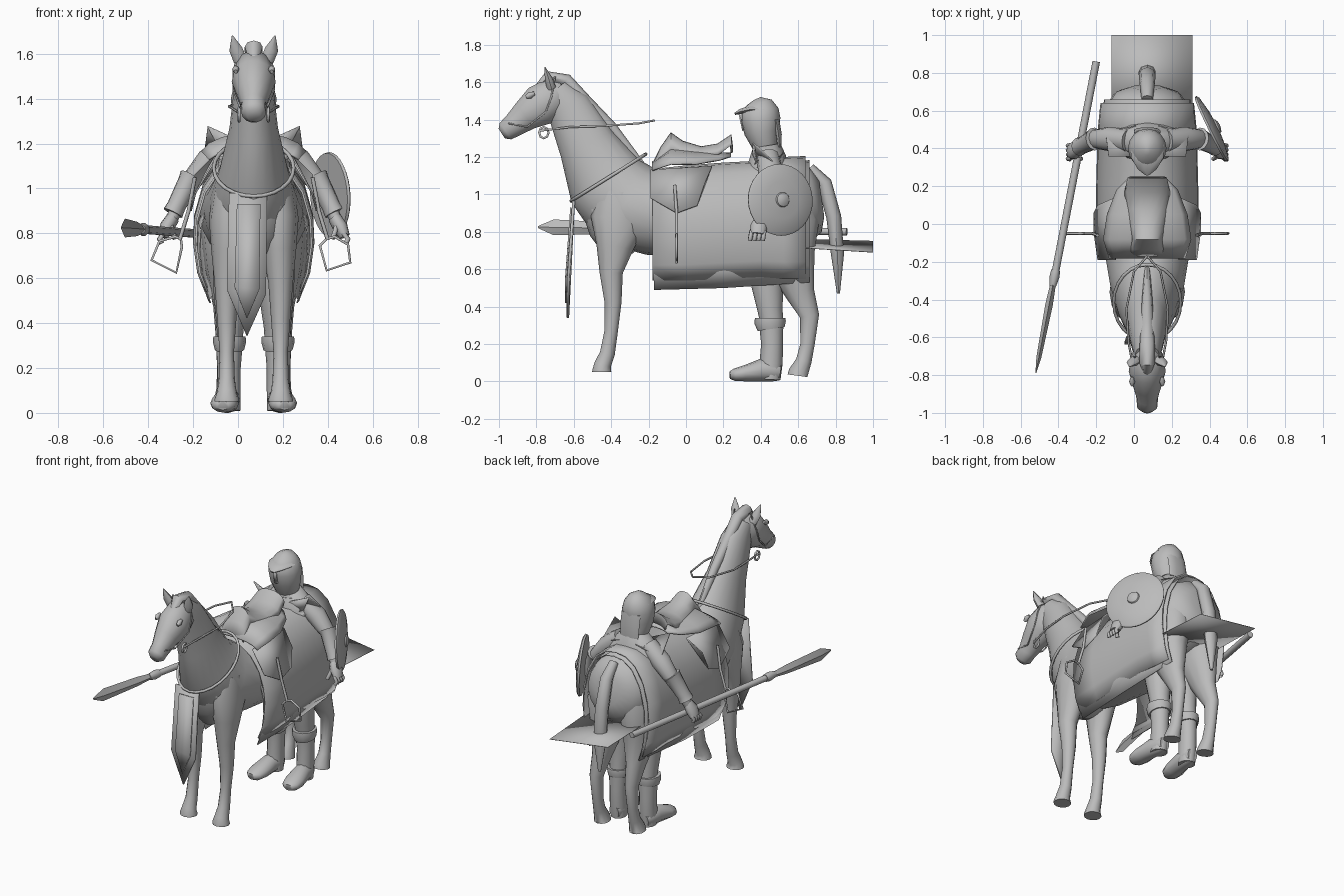
import bpy, bmesh, math
from mathutils import Vector, Matrix

CX = 0.07  # horse and rider share this centre line
grey = bpy.data.materials.new("plain grey")
grey.diffuse_color = (0.5, 0.5, 0.5, 1)


def finish(bm, name, thick=0, angle=40):
    bmesh.ops.recalc_face_normals(bm, faces=bm.faces)
    me = bpy.data.meshes.new(name)
    bm.to_mesh(me)
    bm.free()
    ob = bpy.data.objects.new(name, me)
    bpy.context.collection.objects.link(ob)
    me.materials.append(grey)
    ob.location.x = CX
    bpy.ops.object.select_all(action='DESELECT')
    ob.select_set(True)
    bpy.context.view_layer.objects.active = ob
    bpy.ops.object.shade_smooth_by_angle(angle=math.radians(angle))
    if thick:
        m = ob.modifiers.new("thickness", 'SOLIDIFY')
        m.thickness, m.offset = thick, 0
    return ob


def skin(bm, rows, closed):
    n = len(rows[0])
    for a, b in zip(rows, rows[1:]):
        for i in range(n if closed else n - 1):
            j = (i + 1) % n
            bm.faces.new((a[i], a[j], b[j], b[i]))


def loft(name, secs, n=14, angle=50):
    """Tube through sections (x, y, z, half width, half depth)."""
    bm = bmesh.new()
    P = [Vector(s[:3]) for s in secs]
    rows = []
    for k, s in enumerate(secs):
        t = (P[min(k + 1, len(P) - 1)] - P[max(k - 1, 0)]).normalized()
        u = (Vector((1, 0, 0)) - t * t.x).normalized()
        v = t.cross(u)
        rows.append([bm.verts.new(P[k] + u * s[3] * math.cos(a) + v * s[4] * math.sin(a))
                     for a in [2 * math.pi * i / n for i in range(n)]])
    skin(bm, rows, True)
    bm.faces.new(rows[0])
    bm.faces.new(rows[-1])
    return finish(bm, name, angle=angle)


def drape(name, secs, prof, thick=0.01):
    """Saddle-like sheet from sections (y, top z, half width, bottom z)."""
    full = [(-x, z) for x, z in reversed(prof[1:])] + prof
    bm = bmesh.new()
    skin(bm, [[bm.verts.new((x * w, y, bot + z * (top - bot))) for x, z in full]
              for y, top, w, bot in secs], False)
    return finish(bm, name, thick)


def plate(name, pts, thick=0.008):
    bm = bmesh.new()
    bm.faces.new([bm.verts.new(p) for p in pts])
    return finish(bm, name, thick)


def wire(name, pts, r, closed=False):
    cu = bpy.data.curves.new(name, 'CURVE')
    cu.dimensions = '3D'
    cu.bevel_depth, cu.bevel_resolution = r, 1
    sp = cu.splines.new('POLY')
    sp.points.add(len(pts) - 1)
    for p, q in zip(sp.points, pts):
        p.co = (*q, 1)
    sp.use_cyclic_u = closed
    cu.materials.append(grey)
    ob = bpy.data.objects.new(name, cu)
    ob.location.x = CX
    bpy.context.collection.objects.link(ob)


# Horse: body with neck, breast, head, mane, tail
loft("horse_body", [(0, .725, .98, .08, .1), (0, .69, .975, .17, .18), (0, .6, .955, .225, .23),
                    (0, .35, .9, .237, .255), (0, .05, .89, .24, .235), (0, -.18, .9, .22, .225),
                    (0, -.33, .95, .195, .245), (0, -.43, 1.07, .155, .215), (0, -.53, 1.27, .108, .155),
                    (0, -.63, 1.47, .085, .12), (0, -.70, 1.56, .065, .075)], 20)
loft("breast", [(0, -.36, 1.06, .13, .2), (0, -.37, .92, .17, .19), (0, -.36, .8, .15, .155),
                (0, -.34, .7, .08, .1), (0, -.33, .67, .03, .05)], 16)
loft("horse_head", [(0, -.65, 1.55, .05, .06), (0, -.70, 1.525, .085, .105), (0, -.78, 1.475, .098, .115),
                    (0, -.86, 1.42, .075, .085), (0, -.92, 1.37, .056, .066), (0, -.965, 1.338, .055, .055),
                    (0, -.985, 1.325, .03, .032)])
loft("mane", [(0, -.79, 1.57, .02, .02), (0, -.74, 1.63, .04, .03), (0, -.64, 1.61, .04, .035),
              (0, -.54, 1.5, .035, .035), (0, -.4, 1.36, .028, .03), (0, -.24, 1.16, .015, .02)], 8)
loft("tail", [(0, .66, 1.14, .03, .03), (0, .74, 1.06, .04, .04), (0, .79, .88, .045, .04),
              (0, .81, .68, .045, .035), (0, .815, .47, .01, .008)], 8)

for s in (-1, 1):
    # Horse legs, ears, eyes
    loft("front_leg", [(s * .09, -.34, 1.0, .09, .14), (s * .11, -.36, .86, .09, .15),
                       (s * .115, -.38, .72, .074, .1), (s * .12, -.4, .58, .055, .062),
                       (s * .12, -.39, .42, .043, .045), (s * .12, -.40, .27, .032, .036),
                       (s * .12, -.42, .15, .036, .04), (s * .12, -.445, .09, .044, .045),
                       (s * .12, -.45, .06, .055, .05), (s * .12, -.45, .05, .055, .052)], 12)
    loft("hind_leg", [(s * .1, .5, 1.0, .11, .16), (s * .115, .53, .84, .125, .185), (s * .12, .55, .66, .1, .14),
                      (s * .125, .61, .47, .055, .078), (s * .13, .66, .35, .04, .052),
                      (s * .13, .65, .2, .033, .038), (s * .13, .63, .11, .036, .042),
                      (s * .13, .6, .045, .05, .053), (s * .13, .598, .03, .053, .055)], 12)
    loft("ear", [(s * .06, -.72, 1.57, .03, .025), (s * .08, -.735, 1.62, .03, .02),
                 (s * .095, -.755, 1.68, .003, .003)], 8)
    loft("horse_eye", [(s * .08, -.855, 1.52, .008, .01), (s * .08, -.835, 1.53, .016, .018),
                       (s * .08, -.81, 1.54, .008, .01)], 8)
    # Bridle, bit and rein
    wire("bridle", [(s * .06, -.7, 1.63), (s * .09, -.72, 1.52), (s * .09, -.75, 1.44),
                    (s * .06, -.85, 1.36), (s * .05, -.95, 1.38)], .005)
    wire("bit_ring", [(s * .065, -.76 + .025 * math.cos(a * .785), 1.33 + .03 * math.sin(a * .785))
                      for a in range(8)], .007, True)
    wire("rein", [(s * .07, -.78, 1.34), (s * .1, -.62, 1.36), (s * .11, -.45, 1.365),
                  (s * .07, -.25, 1.38), (0, -.17, 1.395)], .006)
    # Saddle flap, stirrup strap and stirrup
    plate("saddle_flap", [(s * .17, -.19, 1.13), (s * .26, -.19, .98), (s * .28, -.05, .9),
                          (s * .28, .06, .94), (s * .26, .1, 1.06), (s * .17, .14, 1.15)])
    wire("stirrup_strap", [(s * .262, -.06, 1.05), (s * .29, -.05, .9), (s * .33, -.05, .77)], .009)
    wire("stirrup", [(s * .325, -.05, .775), (s * .295, -.05, .745), (s * .325, -.05, .635),
                     (s * .43, -.05, .67), (s * .42, -.05, .75), (s * .36, -.05, .785)]
         if s > 0 else [(-.325, -.05, .775), (-.32, -.05, .74), (-.345, -.05, .625),
                        (-.455, -.05, .68), (-.42, -.05, .765), (-.35, -.05, .785)], .007, True)

    # Rider: arm, bracer, hand, fingers
    loft("arm", [(s * .1, .44, 1.2, .055, .06), (s * .2, .45, 1.12, .06, .065), (s * .28, .45, 1.03, .045, .05),
                 (s * .34, .42, .92, .033, .037), (s * .37, .4, .85, .025, .03)], 12)
    loft("bracer", [(s * .278, .45, 1.05, .055, .062), (s * .29, .445, 1.03, .048, .055),
                    (s * .345, .415, .92, .042, .045), (s * .36, .41, .89, .046, .05)], 12)
    loft("hand", [(s * .36, .4, .87, .03, .032), (s * .385, .39, .83, .034, .047),
                  (s * .405, .385, .785, .024, .042)], 10)
    for k in range(4):
        y = .35 + k * .023
        wire("finger", [(s * .4, y, .8), (s * .42, y - .005, .775), (s * .41, y - .008, .755)], .012)
    wire("thumb", [(s * .37, .37, .84), (s * .36, .35, .8), (s * .35, .345, .775)], .012)
    # Rider: leg, boot and cuff
    loft("rider_leg", [(s * .09, .43, .75, .095, .11), (s * .1, .43, .55, .08, .09),
                       (s * .105, .45, .38, .06, .067), (s * .105, .46, .3, .055, .06)], 12)
    loft("boot_shaft", [(s * .108, .455, .32, .06, .066), (s * .11, .46, .2, .052, .058),
                        (s * .11, .455, .1, .052, .062), (s * .11, .45, .01, .05, .055)], 12)
    loft("boot_cuff", [(s * .108, .45, .34, .072, .082), (s * .108, .45, .315, .074, .084),
                       (s * .108, .455, .28, .065, .073)], 12)
    loft("boot_foot", [(s * .11, .505, .05, .035, .045), (s * .11, .47, .055, .052, .055),
                       (s * .12, .4, .06, .054, .06), (s * .13, .31, .042, .064, .042),
                       (s * .135, .26, .035, .054, .034), (s * .138, .235, .033, .028, .02)], 12)
    # Flared shoulder guard
    plate("shoulder_guard", [(s * .04, .36, 1.2), (s * .205, .36, 1.275), (s * .15, .38, 1.17), (s * .06, .34, 1.13)])
    plate("shoulder_guard_top", [(s * .04, .36, 1.2), (s * .205, .36, 1.275), (s * .22, .48, 1.16), (s * .06, .52, 1.22)])

# Collar loop round the neck and hanging breast banner
wire("neck_collar", [(.178 * math.sin(a), -.415 + .2 * math.cos(a), 1.09 + .125 * math.cos(a))
                     for a in [i * math.pi / 12 for i in range(24)]], .009, True)
plate("banner", [(-.11, -.6, .98), (.06, -.6, .98), (.055, -.63, .53), (-.03, -.632, .34), (-.12, -.63, .55)], .014)
plate("banner_panel", [(-.075, -.615, .93), (.03, -.615, .93), (.025, -.642, .55), (-.03, -.644, .42), (-.085, -.642, .56)])

# Blanket, lining, saddle
cloth = [(0, 1), (.3, .985), (.6, .91), (.86, .75), (1, .54), (1.02, .35), (.95, .14), (.82, 0)]
drape("blanket", [(-.18, 1.13, .252, .54), (0, 1.15, .26, .54), (.2, 1.165, .26, .55),
                  (.4, 1.175, .255, .56), (.52, 1.195, .25, .55), (.64, 1.2, .238, .55)], cloth)
drape("blanket_lining", [(-.17, 1.1, .235, .49), (.2, 1.14, .244, .5), (.66, 1.18, .222, .53)], cloth, .006)
drape("saddle_skirt", [(-.18, 1.17, .2, 1.08), (-.08, 1.24, .23, 1.07), (.05, 1.23, .21, 1.08),
                       (.18, 1.22, .16, 1.14), (.24, 1.22, .1, 1.18)], cloth[:5])
drape("saddle_seat", [(-.17, 1.17, .09, 1.12), (-.13, 1.25, .085, 1.12), (-.08, 1.325, .075, 1.12),
                      (-.02, 1.28, .09, 1.12), (.08, 1.25, .11, 1.13), (.17, 1.265, .115, 1.15),
                      (.24, 1.315, .1, 1.2), (.245, 1.25, .09, 1.19)], cloth[:5], .014)

# Rider torso, mantle, hooded helmet
loft("torso", [(0, .44, .66, .13, .1), (0, .44, .85, .12, .1), (0, .43, 1.05, .16, .115),
               (0, .43, 1.17, .17, .1), (0, .43, 1.23, .1, .08)])
loft("mantle", [(0, .44, 1.14, .2, .105), (0, .44, 1.2, .15, .095), (0, .43, 1.26, .085, .075)], 12)
loft("helmet", [(0, .43, 1.22, .06, .06), (0, .42, 1.27, .08, .072), (0, .405, 1.33, .095, .092),
                (0, .4, 1.4, .102, .105), (0, .395, 1.45, .09, .1), (0, .39, 1.49, .06, .07),
                (0, .38, 1.512, .015, .02)], 16)
# Brow peak, neck guard and nose guard
loft("helmet_brow", [(0, .26, 1.43, .012, .006), (0, .29, 1.443, .05, .014), (0, .35, 1.455, .085, .022),
                     (0, .42, 1.455, .085, .022)], 10)
loft("neck_guard", [(0, .48, 1.4, .07, .02), (0, .495, 1.32, .07, .018), (0, .5, 1.25, .065, .012)], 10)
plate("nose_guard", [(-.012, .285, 1.43), (.012, .285, 1.43), (.01, .305, 1.34), (-.01, .305, 1.34)])

# Cape end lying flat behind the horse
plate("cape_plate", [(-.19, .6, .76), (.24, .6, .715), (.24, 1.0, .69), (-.19, 1.0, .75)], .003)

# Round shield with boss
rot = Vector((.9, .44, .05)).to_track_quat('Z', 'Y').to_matrix().to_4x4()
bm = bmesh.new()
rows = []
for r, h in [(.188, -.012), (.192, 0), (.18, .008), (.1, .022), (.04, .027), (.036, .035), (.02, .042), (.003, .044)]:
    rows.append([bm.verts.new((r * math.cos(i * math.pi / 16), r * math.sin(i * math.pi / 16), h)) for i in range(32)])
skin(bm, rows, True)
bm.faces.new(rows[0])
bm.faces.new(rows[-1])
bm.transform(Matrix.Translation((.345, .505, .97)) @ rot)
finish(bm, "shield", angle=30)


# Spear: shaft, socket and blade
def spear(t, a, b):
    return (-.27 - .32 * t, .86 - 1.65 * t, .8 + .025 * t, a, b)


loft("spear_shaft", [spear(0, .02, .02), spear(.7, .02, .02)], 10)
loft("spear_socket", [spear(.67, .024, .024), spear(.69, .026, .03), spear(.72, .018, .02)], 10)
loft("spear_blade", [spear(.7, .014, .018), spear(.78, .02, .032), spear(.95, .013, .042), spear(1, .002, .006)], 4, 20)
